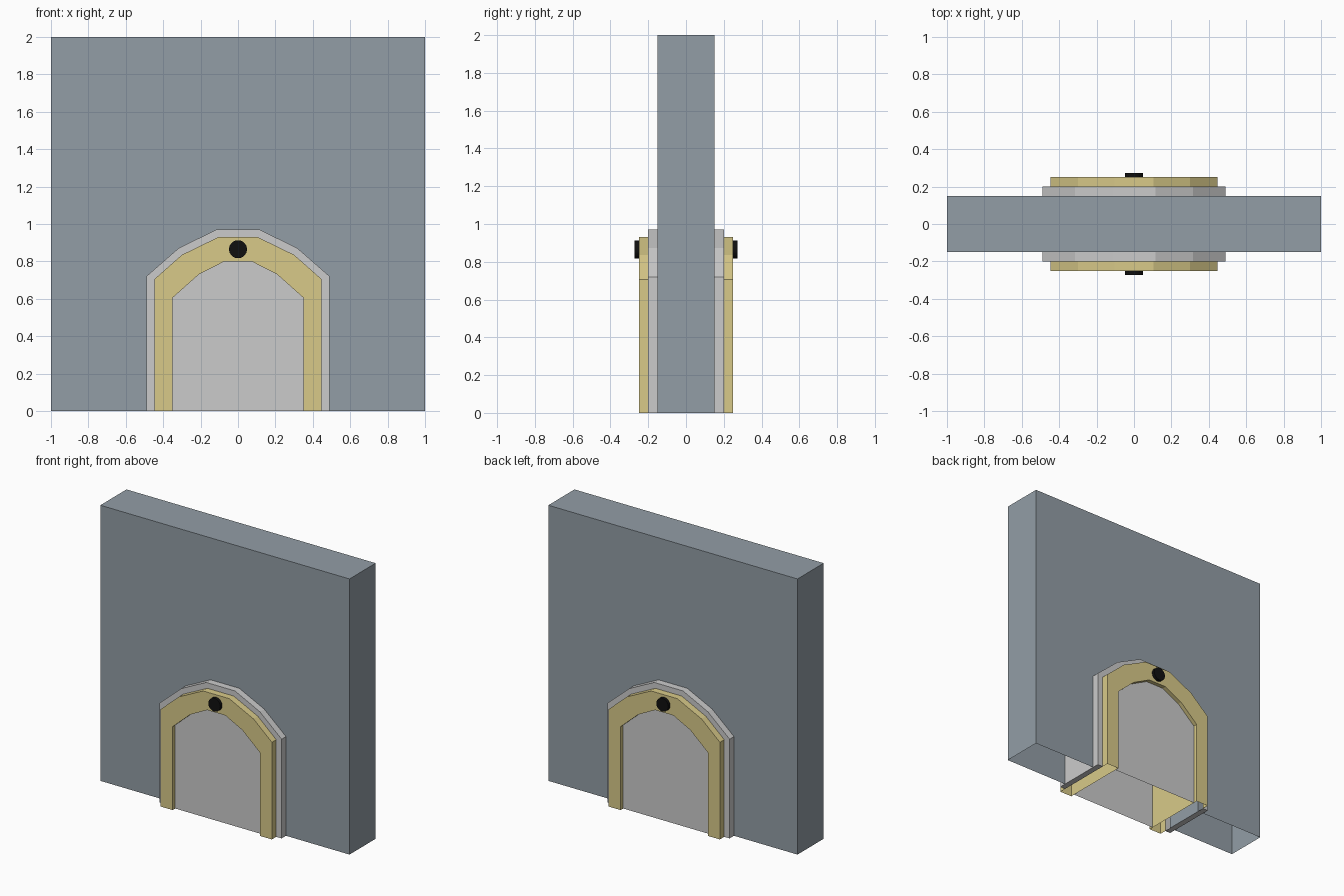
import bpy, bmesh, math
from mathutils import Matrix

if "Cube" in bpy.data.objects:
    bpy.data.objects.remove(bpy.data.objects["Cube"])


def material(name, rgb):
    m = bpy.data.materials.new(name)
    m.diffuse_color = (*rgb, 1)
    m.use_nodes = True
    m.node_tree.nodes["Principled BSDF"].inputs["Base Color"].default_value = m.diffuse_color
    return m


SLATE = material("slate", (0.29, 0.34, 0.38))
YELLOW = material("pale_yellow", (0.69, 0.59, 0.25))
BLACK = material("black", (0.005, 0.005, 0.005))


def arch(*half):
    """Open outline from the left foot over the top to the right foot."""
    right = list(half)
    return [(-x, z) for x, z in right] + right[::-1]


FRAME = arch((0.49, 0), (0.49, 0.72), (0.316, 0.872), (0.115, 0.97))
TRIM = arch((0.447, 0), (0.447, 0.705), (0.30, 0.835), (0.105, 0.93))
DOOR = arch((0.35, 0), (0.35, 0.605), (0.21, 0.73), (0.073, 0.80))
WALL = [(-1, 0), (-1, 2), (1, 2), (1, 0)]


def sheet(bm, path, y0, y1):
    """Surface swept along an open outline from y0 to y1."""
    a = [bm.verts.new((x, y0, z)) for x, z in path]
    b = [bm.verts.new((x, y1, z)) for x, z in path]
    for i in range(len(path) - 1):
        bm.faces.new((a[i], a[i + 1], b[i + 1], b[i]))


def flat(bm, outline, y):
    bm.faces.new([bm.verts.new((x, y, z)) for x, z in outline])


def ring(bm, outer, inner, y):
    """Flat band between two outlines with equal point counts."""
    a = [bm.verts.new((x, y, z)) for x, z in outer]
    b = [bm.verts.new((x, y, z)) for x, z in inner]
    for i in range(len(outer) - 1):
        bm.faces.new((a[i], a[i + 1], b[i + 1], b[i]))


def finish(name, bm, mat=None):
    bmesh.ops.remove_doubles(bm, verts=bm.verts, dist=1e-4)
    bmesh.ops.recalc_face_normals(bm, faces=bm.faces)
    me = bpy.data.meshes.new(name)
    bm.to_mesh(me)
    bm.free()
    if mat:
        me.materials.append(mat)
    ob = bpy.data.objects.new(name, me)
    bpy.context.collection.objects.link(ob)


# Hollow wall slab with an arched tunnel, open underneath
bm = bmesh.new()
sheet(bm, WALL, -0.15, 0.15)
sheet(bm, TRIM, -0.15, 0.15)
for y in (-0.15, 0.15):
    flat(bm, WALL + TRIM[::-1], y)
finish("wall", bm, SLATE)

# Grey stepped surround with closed feet
bm = bmesh.new()
sheet(bm, FRAME, -0.2, 0.2)
for y in (-0.2, 0.2):
    ring(bm, FRAME, TRIM, y)
for s in (-1, 1):
    bm.faces.new([bm.verts.new((s * x, y, 0)) for x, y in
                  ((0.447, -0.2), (0.49, -0.2), (0.49, 0.2), (0.447, 0.2))])
finish("door_surround", bm)

# Raised yellow trim on both sides, joined by the inner jamb
bm = bmesh.new()
sheet(bm, DOOR, -0.25, 0.25)
for s in (-1, 1):
    sheet(bm, TRIM, s * 0.2, s * 0.25)
    ring(bm, TRIM, DOOR, s * 0.25)
finish("door_trim", bm, YELLOW)

# Door panels and black round lamps, front and back
for s, side in ((-1, "front"), (1, "back")):
    bm = bmesh.new()
    flat(bm, DOOR if s < 0 else DOOR[::-1], s * 0.22)
    me_name = side + "_door_panel"
    finish(me_name, bm)

    bm = bmesh.new()
    bmesh.ops.create_cone(bm, cap_ends=True, segments=32, radius1=0.048,
                          radius2=0.048, depth=0.022,
                          matrix=Matrix.Translation((0, s * 0.261, 0.865))
                          @ Matrix.Rotation(math.pi / 2, 4, 'X'))
    finish(side + "_lamp", bm, BLACK)
